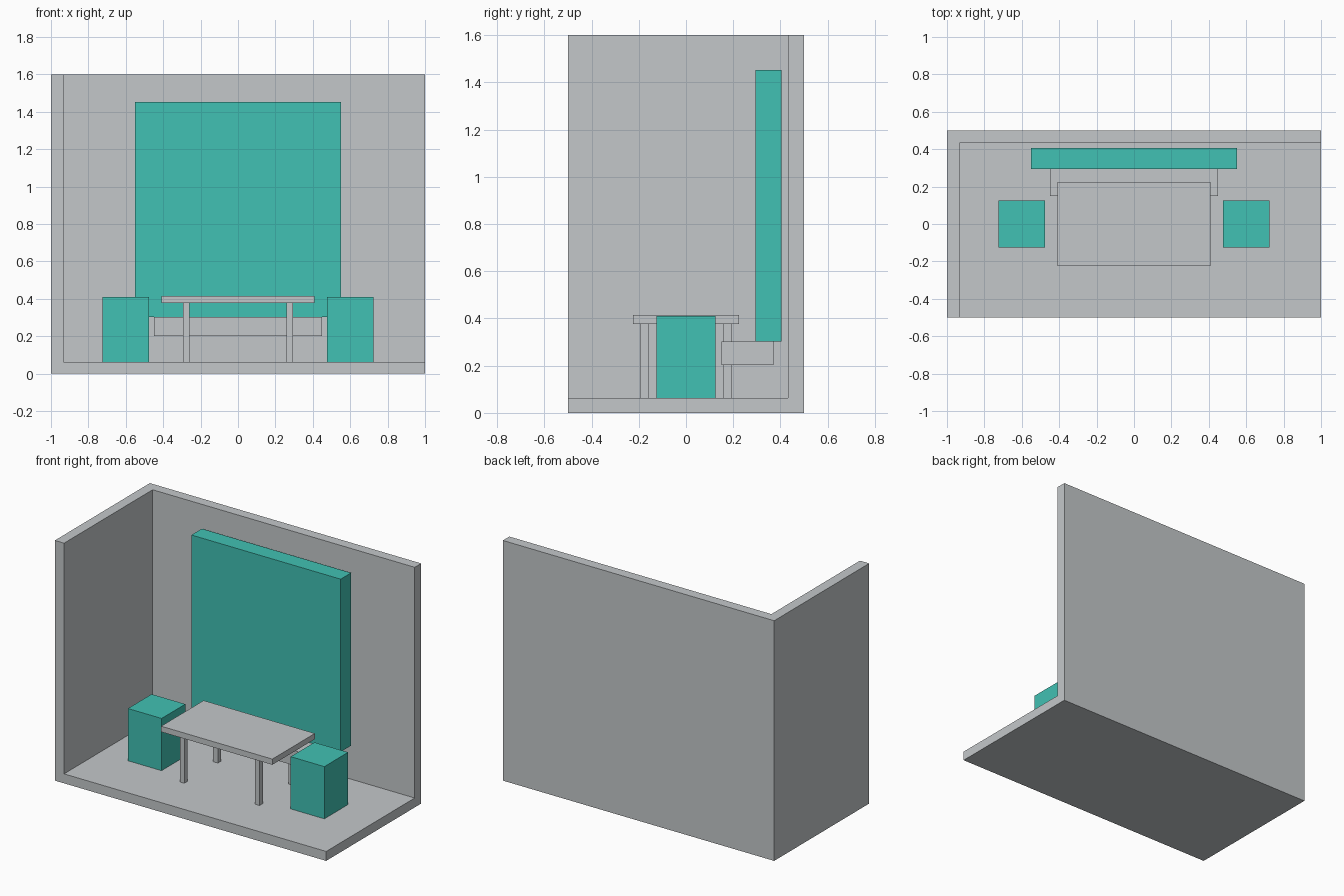
import bpy
from mathutils import Matrix, Vector
import bmesh

cube = bpy.data.objects.get("Cube")
if cube:
    bpy.data.objects.remove(cube, do_unlink=True)


def make_material(name, rgb):
    mat = bpy.data.materials.new(name)
    mat.use_nodes = True
    color = (*rgb, 1)
    mat.diffuse_color = color
    mat.node_tree.nodes["Principled BSDF"].inputs["Base Color"].default_value = color
    return mat


grey = make_material("light grey", (0.55, 0.575, 0.59))
teal = make_material("teal", (0.053, 0.533, 0.451))


def box(name, x, y, z, mat):
    """Box spanning the (low, high) range given on each axis."""
    low, high = (Vector(corner) for corner in zip(x, y, z))
    bm = bmesh.new()
    bmesh.ops.create_cube(bm, size=1, matrix=Matrix.Diagonal((*(high - low), 1)))
    mesh = bpy.data.meshes.new(name)
    bm.to_mesh(mesh)
    bm.free()
    mesh.materials.append(mat)
    obj = bpy.data.objects.new(name, mesh)
    obj.location = (low + high) / 2
    bpy.context.collection.objects.link(obj)
    return obj


def span(center, half):
    return center - half, center + half


# Room shell: floor, back wall and one side wall
FLOOR = 0.063
HEIGHT = 1.6
INNER_BACK = 0.432
box("floor", (-1, 1), (-0.5, 0.5), (0, FLOOR), grey)
box("back_wall", (-1, 1), (INNER_BACK, 0.5), (FLOOR, HEIGHT), grey)
box("right_wall", (-1, -0.932), (-0.5, INNER_BACK), (FLOOR, HEIGHT), grey)

# Wall panel above a low shelf
box("wall_panel", span(0, 0.55), (0.295, 0.405), (0.302, 1.453), teal)
box("shelf", span(0, 0.448), (0.15, 0.37), (0.202, 0.302), grey)

# Table
TABLE_UNDERSIDE = 0.377
box("table_top", span(0, 0.41), span(0, 0.224), (TABLE_UNDERSIDE, 0.415), grey)
for side, sx in (("left", 1), ("right", -1)):
    for end, sy in (("front", -1), ("back", 1)):
        box(f"table_leg_{end}_{side}", span(sx * 0.277, 0.017),
            span(sy * 0.176, 0.017), (FLOOR, TABLE_UNDERSIDE), grey)

    # Block stool at each end of the table
    box(f"stool_{side}", span(sx * 0.6, 0.124), span(0, 0.125), (FLOOR, 0.411), teal)
